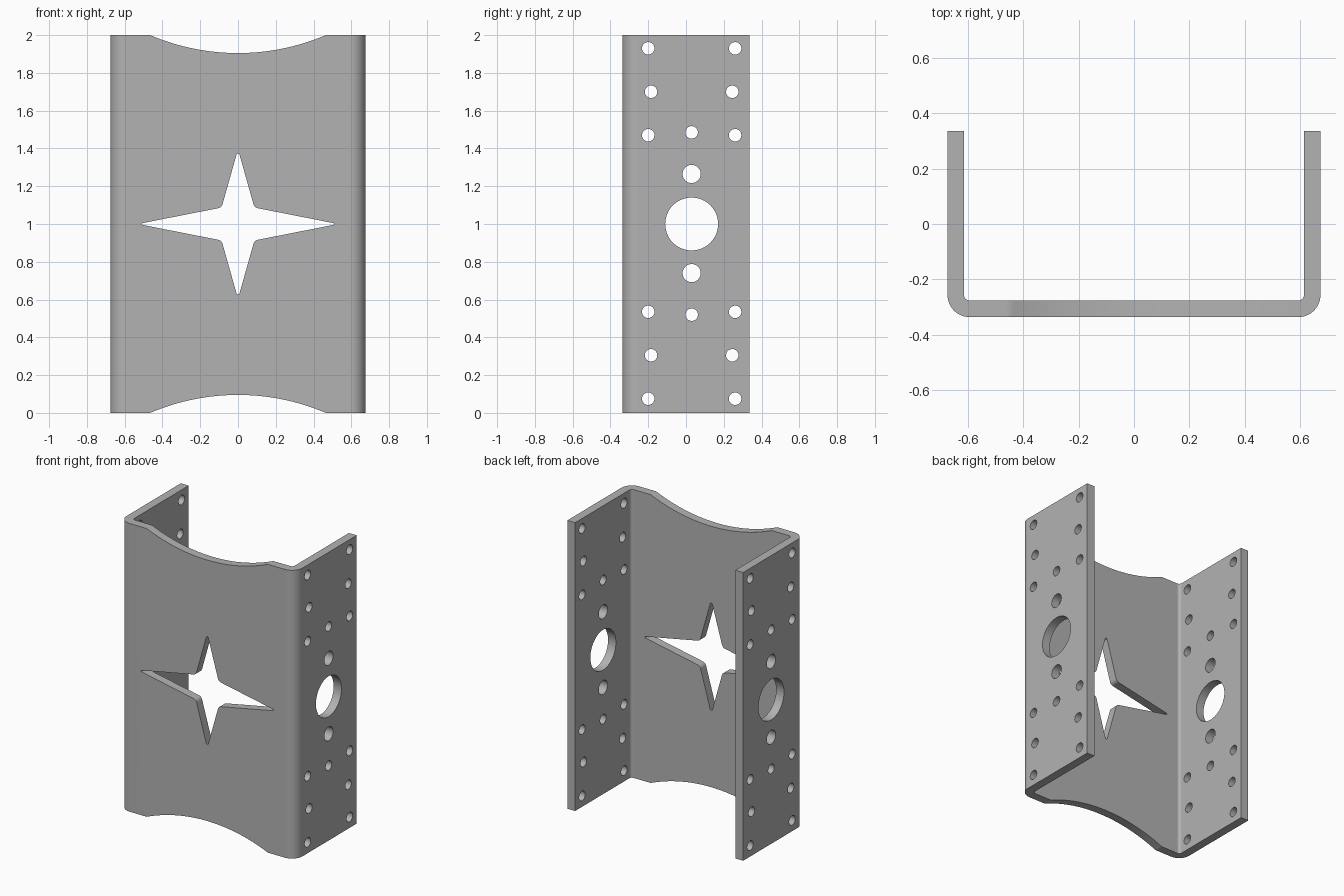
import bpy, bmesh
from math import pi, sin, cos, sqrt
from mathutils import Vector, Matrix

old = bpy.data.objects.get("Cube")
if old:
    bpy.data.objects.remove(old, do_unlink=True)

W, D, H, T = 0.675, 0.337, 2.0, 0.06   # half width, half depth, height, sheet thickness


def prism(bm, points, offset):
    """Closed solid made by sweeping a polygon along an offset."""
    n0 = len(bm.faces)
    face = bm.faces.new([bm.verts.new(p) for p in points])
    ext = bmesh.ops.extrude_face_region(bm, geom=[face], use_keep_orig=True)
    top = [v for v in ext["geom"] if isinstance(v, bmesh.types.BMVert)]
    bmesh.ops.translate(bm, verts=top, vec=offset)
    bm.faces.ensure_lookup_table()
    bmesh.ops.recalc_face_normals(bm, faces=bm.faces[n0:])


def arc(cx, cy, r, a0, a1, n):
    return [(cx + r * cos(a0 + (a1 - a0) * i / n), cy + r * sin(a0 + (a1 - a0) * i / n))
            for i in range(n + 1)]


def fillet(points, radii, n=6):
    """Round each corner of a polygon with a tangent arc."""
    out = []
    for i, r in enumerate(radii):
        p = Vector(points[i])
        a = (Vector(points[i - 1]) - p).normalized()
        b = (Vector(points[(i + 1) % len(points)]) - p).normalized()
        half = a.angle(b) / 2
        centre = p + (a + b).normalized() * (r / sin(half))
        d = r / sin(half) * cos(half)
        u, v = p + a * d - centre, p + b * d - centre
        for k in range(n + 1):
            w = u.lerp(v, k / n).normalized() * r
            out.append(centre + w)
    return out


def make_object(name, bm):
    mesh = bpy.data.meshes.new(name)
    bm.to_mesh(mesh)
    bm.free()
    obj = bpy.data.objects.new(name, mesh)
    bpy.context.collection.objects.link(obj)
    return obj


# Bent sheet: U-shaped section with rounded bends, swept upward
RO, RI = 0.08, 0.02
outer = arc(RO - W, RO - D, RO, pi, 1.5 * pi, 12)
inner = arc(W - T - RI, T + RI - D, RI, 0, -pi / 2, 12)
section = ([(-W, D)] + outer + [(-x, y) for x, y in reversed(outer)] + [(W, D), (W - T, D)]
           + inner + [(-x, y) for x, y in reversed(inner)] + [(T - W, D)])
bm = bmesh.new()
prism(bm, [(x, y, 0) for x, y in section], (0, 0, H))
bracket = make_object("channel_bracket", bm)

# Cutters for every opening
bm = bmesh.new()


def cut_web(points):
    prism(bm, [(x, -0.4, z) for x, z in points], (0, 0.15, 0))


# Four-pointed star in the web
star = [(0.53, 0), (0.087, 0.087), (0, 0.395), (-0.087, 0.087),
        (-0.53, 0), (-0.087, -0.087), (0, -0.395), (0.087, -0.087)]
rounded = fillet(star, [0.005, 0.03, 0.008, 0.03] * 2)
cut_web([(x, z + H / 2) for x, z in rounded])

# Shallow arcs at both ends of the web
half, rise = 0.465, 0.095
R = (half ** 2 + rise ** 2) / (2 * rise)
curve = []
for i in range(33):
    x = half * (2 * i / 32 - 1)
    curve.append((x, sqrt(R * R - x * x) - R + rise))
scoop = [(-half, -0.1)] + curve + [(half, -0.1)]
cut_web(scoop)
cut_web([(x, H - z) for x, z in scoop])

# Round holes through both flanges, as (y, z, radius)
MID = 0.03
holes = [(MID, 1.0, 0.14), (MID, 1.265, 0.048), (MID, 0.74, 0.048),
         (MID, 1.485, 0.033), (MID, 0.52, 0.033)]
for spread, zs in ((0.23, (0.075, 0.535, 1.47, 1.93)), (0.215, (0.305, 1.70))):
    holes += [(MID + s * spread, z, 0.033) for s in (-1, 1) for z in zs]
for y, z, r in holes:
    bmesh.ops.create_cone(bm, cap_ends=True, segments=64 if r > 0.1 else 32,
                          radius1=r, radius2=r, depth=2,
                          matrix=Matrix.Translation((0, y, z)) @ Matrix.Rotation(pi / 2, 4, 'Y'))
cutter = make_object("hole_cutter", bm)
cutter.hide_render = True

cut = bracket.modifiers.new("openings", 'BOOLEAN')
cut.operation, cut.solver, cut.object = 'DIFFERENCE', 'EXACT', cutter
bpy.context.view_layer.objects.active = bracket
bpy.ops.object.select_all(action='DESELECT')
bracket.select_set(True)
bpy.ops.object.modifier_apply(modifier=cut.name)
bpy.data.objects.remove(cutter, do_unlink=True)

# Plain grey metal
grey = (0.45, 0.45, 0.45, 1)
mat = bpy.data.materials.new("grey_metal")
mat.use_nodes = True
mat.diffuse_color = grey
mat.node_tree.nodes["Principled BSDF"].inputs["Base Color"].default_value = grey
bracket.data.materials.clear()
bracket.data.materials.append(mat)

# Smooth bends and hole walls, crisp flat sheets
bpy.ops.object.shade_smooth_by_angle(angle=pi / 6)
weighted = bracket.modifiers.new("flat_sheets", 'WEIGHTED_NORMAL')
weighted.keep_sharp = True
